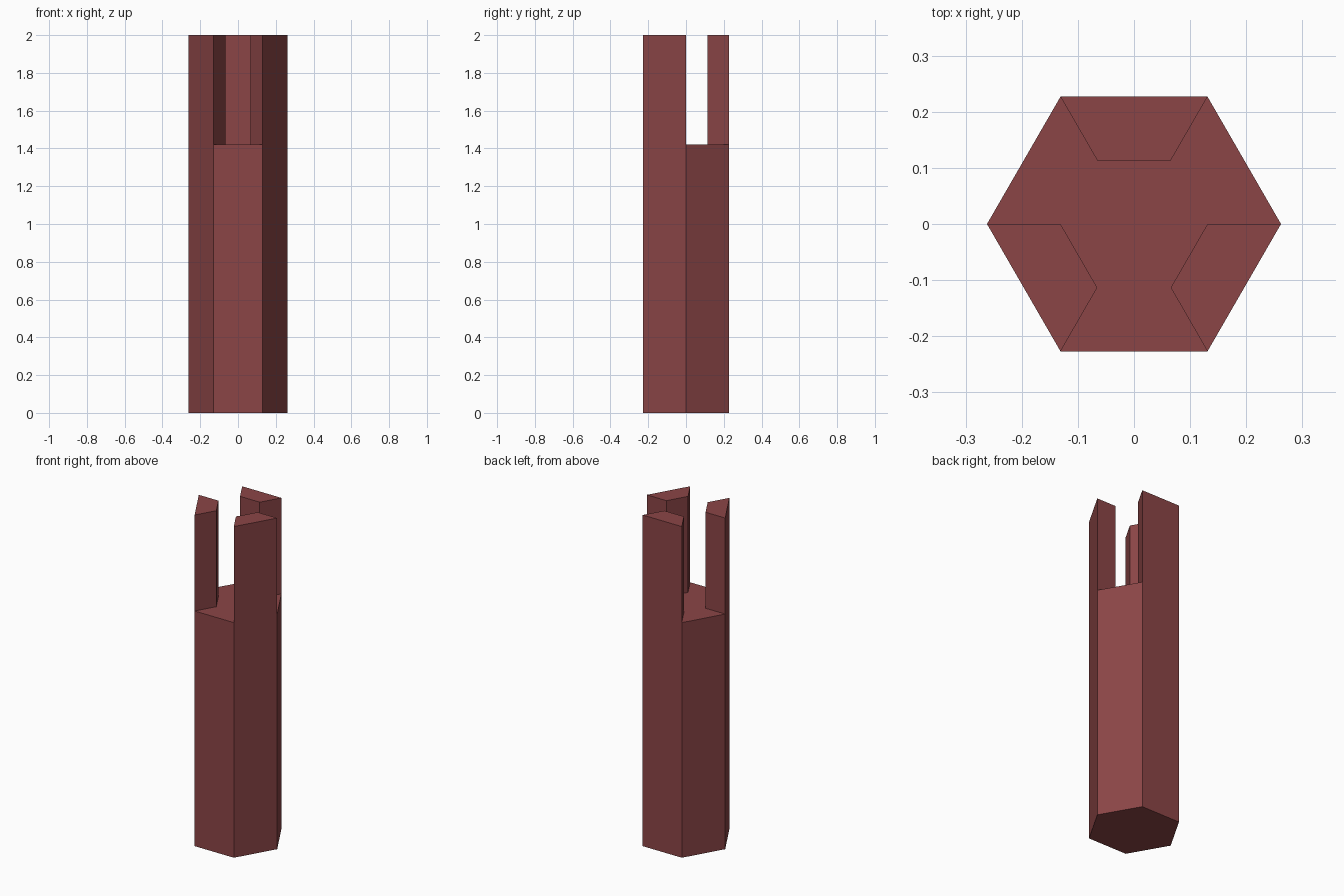
import bpy, bmesh, math
from mathutils import Matrix, Vector

if "Cube" in bpy.data.objects:
    bpy.data.objects.remove(bpy.data.objects["Cube"])

RADIUS, SHOULDER, HEIGHT = 0.262, 1.42, 2.0

bm = bmesh.new()

# Hexagonal shaft
bmesh.ops.create_cone(bm, cap_ends=True, segments=6, radius1=RADIUS, radius2=RADIUS,
                      depth=SHOULDER, matrix=Matrix.Translation((0, 0, SHOULDER / 2)))
# Put a corner on the x axis
corner = max(bm.verts, key=lambda v: v.co.x)
turn = -math.atan2(corner.co.y, corner.co.x)
bmesh.ops.rotate(bm, verts=bm.verts, cent=(0, 0, 0), matrix=Matrix.Rotation(turn, 3, 'Z'))

# Inset the top into a half-size hexagon with six trapezoids round it
top = max(bm.faces, key=lambda f: f.calc_center_median().z)
ring = bmesh.ops.inset_region(bm, faces=[top], use_even_offset=True,
                              thickness=RADIUS * math.cos(math.pi / 6) / 2)["faces"]

# Raise three alternate trapezoids as prongs: back, front left, front right
def is_prong(face):
    c = face.calc_center_median()
    return any(math.cos(math.atan2(c.y, c.x) - math.radians(a)) > 0.9 for a in (90, 210, 330))

prongs = bmesh.ops.extrude_discrete_faces(bm, faces=[f for f in ring if is_prong(f)])["faces"]
bmesh.ops.translate(bm, verts=list({v for f in prongs for v in f.verts}),
                    vec=Vector((0, 0, HEIGHT - SHOULDER)))
bmesh.ops.recalc_face_normals(bm, faces=bm.faces)

mesh = bpy.data.meshes.new("pronged_post")
bm.to_mesh(mesh)
bm.free()
post = bpy.data.objects.new("pronged_post", mesh)
bpy.context.collection.objects.link(post)

# Dull red finish
red = bpy.data.materials.new("dull_red")
red.diffuse_color = (0.26, 0.06, 0.062, 1)
red.use_nodes = True
red.node_tree.nodes["Principled BSDF"].inputs["Base Color"].default_value = red.diffuse_color
mesh.materials.append(red)
